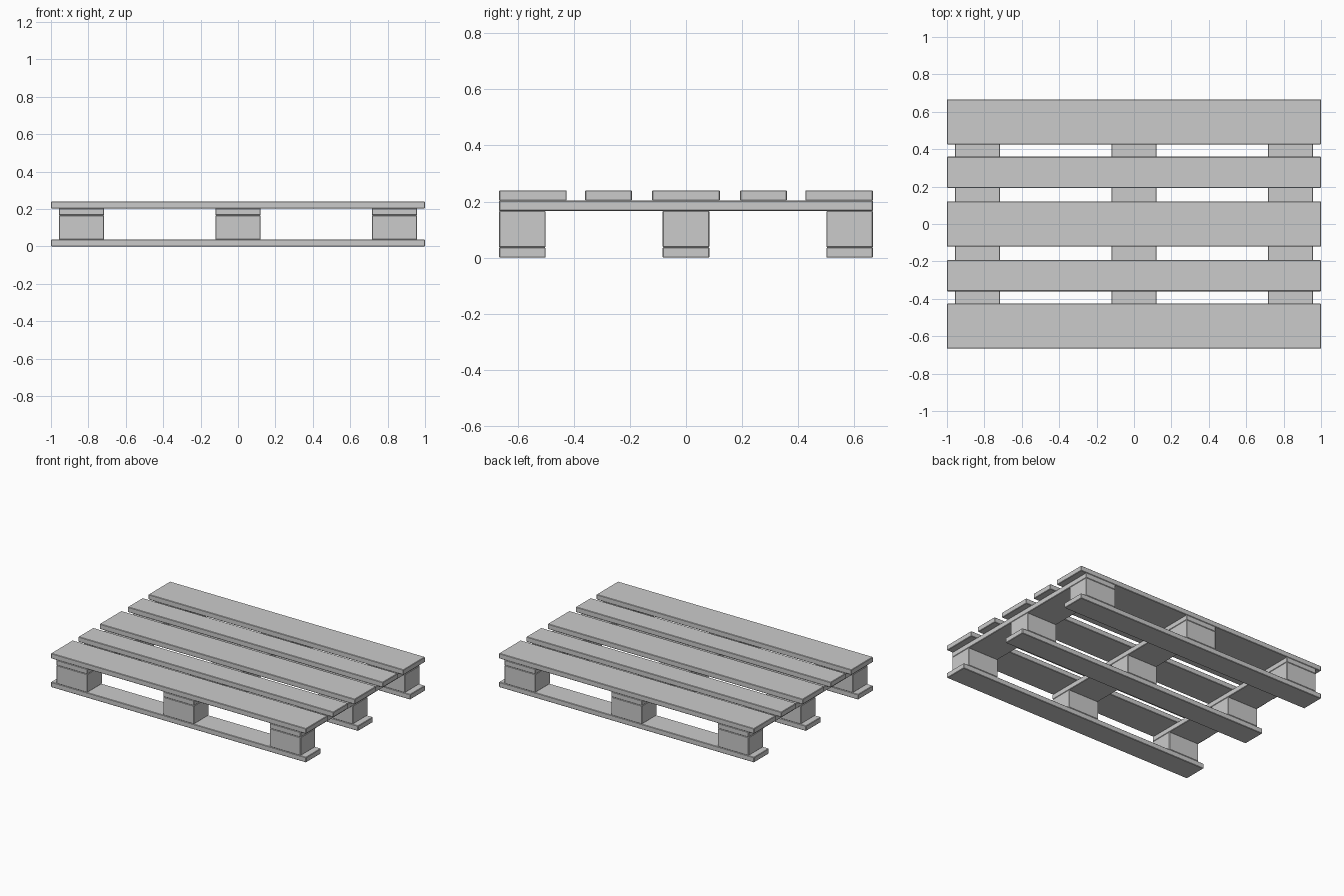
import bpy
import bmesh

if "Cube" in bpy.data.objects:
    bpy.data.objects.remove(bpy.data.objects["Cube"])

wood = bpy.data.materials.new("light_grey")
wood.diffuse_color = (0.6, 0.6, 0.6, 1)
wood.use_nodes = True
wood.node_tree.nodes["Principled BSDF"].inputs["Base Color"].default_value = wood.diffuse_color


def plank(name, center, size, bevel=0.003):
    """Box with slightly chamfered edges."""
    bm = bmesh.new()
    bmesh.ops.create_cube(bm, size=1)
    bmesh.ops.scale(bm, vec=size, verts=bm.verts)
    bmesh.ops.bevel(bm, geom=bm.edges[:], offset=bevel, segments=1,
                    profile=0.5, affect='EDGES')
    mesh = bpy.data.meshes.new(name)
    bm.to_mesh(mesh)
    bm.free()
    mesh.materials.append(wood)
    obj = bpy.data.objects.new(name, mesh)
    obj.location = center
    bpy.context.collection.objects.link(obj)
    return obj


LENGTH, DEPTH = 2.0, 1.3333
T = 0.0367              # board thickness
BLOCK_H = 0.13
WIDE, NARROW = 0.2417, 0.1667

xs = (-0.8365, 0.0, 0.8365)                    # block columns
ys = [s * (DEPTH - NARROW) / 2 for s in (-1, 0, 1)]  # runner rows

# Bottom runners with three blocks on each
for j, y in enumerate(ys):
    plank(f"bottom_runner_{j}", (0, y, T / 2), (LENGTH, NARROW, T))
    for i, x in enumerate(xs):
        plank(f"block_{j}_{i}", (x, y, T + BLOCK_H / 2), (WIDE, NARROW, BLOCK_H))

# Cross boards over the blocks
for i, x in enumerate(xs):
    plank(f"cross_board_{i}", (x, 0, T * 1.5 + BLOCK_H), (WIDE, DEPTH, T))

# Deck boards: wide and narrow alternating
edge = (DEPTH - WIDE) / 2
deck = [(-edge, WIDE), (-0.2765, NARROW), (0, WIDE), (0.2765, NARROW), (edge, WIDE)]
for k, (y, w) in enumerate(deck):
    plank(f"deck_board_{k}", (0, y, T * 2.5 + BLOCK_H), (LENGTH, w, T))
